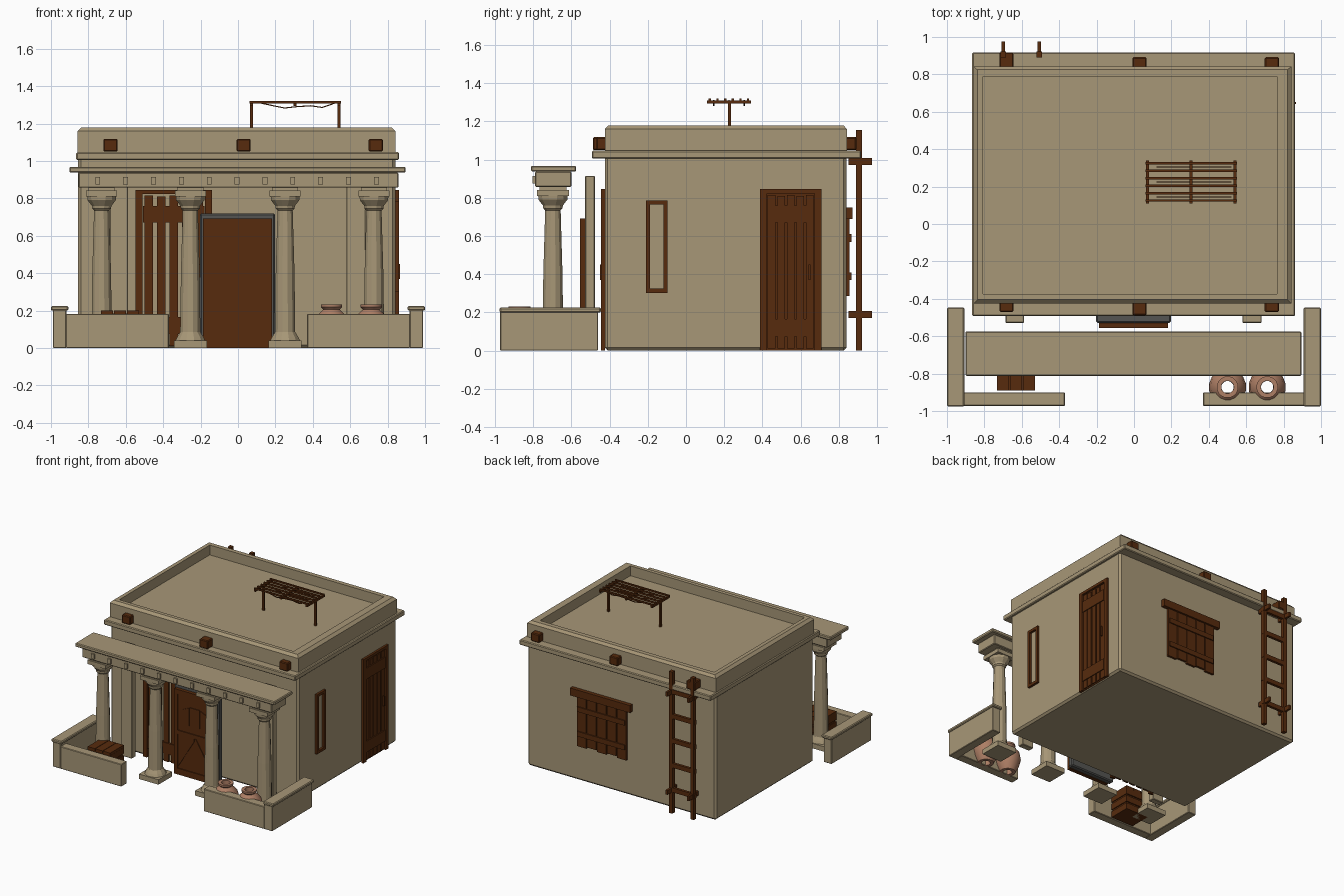
import bpy, bmesh, math

if "Cube" in bpy.data.objects:
    bpy.data.objects.remove(bpy.data.objects["Cube"])


def material(name, rgb):
    m = bpy.data.materials.new(name)
    m.diffuse_color = (*rgb, 1)
    m.use_nodes = True
    m.node_tree.nodes["Principled BSDF"].inputs["Base Color"].default_value = m.diffuse_color
    return m


CLAY = material("tan clay", (0.39, 0.31, 0.185))
WOOD = material("brown wood", (0.095, 0.024, 0.004))
STONE = material("dark grey stone", (0.09, 0.09, 0.085))
POT = material("terracotta", (0.42, 0.21, 0.13))


def finish(name, bm, mat, bevel=0):
    bmesh.ops.recalc_face_normals(bm, faces=bm.faces)
    me = bpy.data.meshes.new(name)
    bm.to_mesh(me)
    bm.free()
    me.materials.append(mat)
    ob = bpy.data.objects.new(name, me)
    bpy.context.collection.objects.link(ob)
    if bevel:
        mod = ob.modifiers.new("bevel", 'BEVEL')
        mod.width = bevel
        mod.segments = 1
    return ob


def loft(bm, rings, caps=True):
    """Skin a stack of point rings."""
    vs = [[bm.verts.new(p) for p in r] for r in rings]
    n = len(vs[0])
    for a, b in zip(vs, vs[1:]):
        for i in range(n):
            bm.faces.new((a[i], a[(i + 1) % n], b[(i + 1) % n], b[i]))
    if caps:
        bm.faces.new(vs[0])
        bm.faces.new(vs[-1])


def rect(x0, x1, y0, y1, z):
    return [(x0, y0, z), (x1, y0, z), (x1, y1, z), (x0, y1, z)]


def circle(x, y, z, r, n):
    return [(x + r * math.cos(2 * math.pi * (i + .5) / n),
             y + r * math.sin(2 * math.pi * (i + .5) / n), z) for i in range(n)]


def boxes(name, items, mat, bevel=0):
    """Each item is x0, x1, y0, y1, z0, z1."""
    bm = bmesh.new()
    for x0, x1, y0, y1, z0, z1 in items:
        loft(bm, [rect(x0, x1, y0, y1, z0), rect(x0, x1, y0, y1, z1)])
    return finish(name, bm, mat, bevel)


# House body, cornice, parapet with sunken roof
boxes("house_body", [(-.855, .842, -.425, .84, 0, 1.02)], CLAY, .015)
boxes("cornice", [(-.865, .861, -.493, .917, 1.005, 1.047)], CLAY, .006)
bm = bmesh.new()
loft(bm, [rect(-.858, .842, -.425, .842, 1.03), rect(-.858, .842, -.425, .842, 1.16),
          rect(-.838, .82, -.405, .825, 1.18), rect(-.807, .764, -.375, .789, 1.18),
          rect(-.807, .764, -.375, .789, 1.10)])
finish("parapet_roof", bm, CLAY)

# Roof beam ends, front and back
for i, (x, front, back) in enumerate([(-.682, -.47, .917), (.03, -.488, .892), (.737, -.47, .892)]):
    boxes(f"beam_end_{i}", [(x - .038, x + .038, front, -.40, 1.05, 1.118),
                            (x - .038, x + .038, .80, back, 1.05, 1.118)], WOOD, .006)

# Portico slab, beam and dentils
boxes("portico_slab", [(-.902, .896, -.812, -.575, .938, .968)], CLAY, .006)
boxes("portico_beam", [(-.852, .857, -.79, -.60, .857, .938)], CLAY, .005)
boxes("dentils", [(-.75 + .149 * i - .013, -.75 + .149 * i + .013, -.803, -.785, .875, .915)
                  for i in range(11)], CLAY)

# Columns: square plinth, turned shaft and bell, square abacus
SHAFT = [(.04, .082), (.06, .072), (.085, .056), (.40, .052), (.735, .042), (.745, .052),
         (.76, .054), (.79, .078), (.812, .08)]
for i, x in enumerate((-.729, -.255, .252, .727)):
    bm = bmesh.new()
    y = -.697
    loft(bm, [circle(x, y, z, r, 12) for z, r in SHAFT])
    for h, z0, z1 in ((.088, 0, .04), (.083, .81, .842), (.07, .84, .86)):
        loft(bm, [rect(x - h, x + h, y - h, y + h, z0), rect(x - h, x + h, y - h, y + h, z1)])
    finish(f"column_{i}", bm, CLAY)

# Free standing pilasters behind the portico
boxes("pilasters", [(-.687, -.587, -.528, -.477, 0, .915),
                    (.58, .683, -.528, -.477, 0, .915)], CLAY, .004)

# Low courtyard walls
for side, s in (("left", -1), ("right", 1)):
    def span(a, b):
        return (s * a, s * b) if s > 0 else (s * b, s * a)
    boxes(f"{side}_side_wall", [(*span(.917, .99), -.973, -.46, 0, .205)], CLAY, .004)
    boxes(f"{side}_wall_cap", [(*span(.907, 1.0), -.976, -.446, .2, .225)], CLAY, .006)
    boxes(f"{side}_front_wall", [(*span(.37, .92), -.973, -.90, 0, .182)], CLAY, .004)

# Main door and its grey surround
boxes("door_surround", [(-.204, .198, -.528, -.48, 0, .72)], STONE, .008)
boxes("front_door", [(-.186, .181, -.548, -.525, 0, .692)], WOOD)
strips = [(-.186, -.155, 0, .692), (.15, .181, 0, .692), (-.155, .15, .655, .692),
          (-.155, .15, 0, .05), (-.155, .15, .33, .36)]
boxes("front_door_frame", [(a, b, -.556, -.546, c, d) for a, b, c, d in strips], WOOD)
bm = bmesh.new()
for x0, x1, za, zb in ((-.112, -.055, .54, .565), (-.045, .04, .57, .57), (.05, .107, .565, .54)):
    loft(bm, [[(x0, y, .42), (x1, y, .42), (x1, y, zb), (x0, y, za)] for y in (-.547, -.554)])
for x0, x1 in ((-.15, -.01), (.005, .145)):
    d = .03 if x0 < -.1 else -.03
    zs = (.07, .30) if d > 0 else (.30, .07)
    loft(bm, [[(x0, y, zs[0]), (x1, y, zs[1]), (x1, y, zs[1] + .03), (x0, y, zs[0] + .03)]
              for y in (-.547, -.554)])
finish("front_door_panels", bm, WOOD)


def plank_door(name, w, planks, gap, place, backed):
    """Door in local u (along wall), d (out of wall), z; place maps it to the world."""
    h, f = .845, .036
    parts = [(0, f, 0, .02, 0, h), (w - f, w, 0, .02, 0, h), (f, w - f, 0, .02, h - .022, h)]
    step = (w - 2 * f) / planks
    for i in range(planks):
        u = f + i * step
        parts.append((u + gap / 2, u + step - gap / 2, 0, .013, .01, h - .03 - .006 * (i % 2)))
    parts += [(f + .004, w - f - .004, 0, .02, z, z + .09) for z in (.075, .67)]
    parts.append((w - f - .032, w - f - .022, 0, .027, .37, .45))
    if backed:
        parts.append((f, w - f, 0, .004, 0, h))
    boxes(name, [place(*p) for p in parts], WOOD)


# Plank doors: right side and front wall
plank_door("side_door", .323, 5, .01,
           lambda u0, u1, d0, d1, a, b: (.84 + d0, .84 + d1, .387 + u0, .387 + u1, a, b), True)
plank_door("open_plank_door", .407, 5, .02,
           lambda u0, u1, d0, d1, a, b: (-.547 + u0, -.547 + u1, -.424 - d1, -.424 - d0, a, b), False)

# Narrow side window frame
y0, y1, z0, z1 = -.21, -.097, .302, .787
boxes("side_window_frame", [(.835, .86, y0, y0 + .022, z0, z1), (.835, .86, y1 - .022, y1, z0, z1),
                            (.835, .86, y0, y1, z0, z0 + .022),
                            (.835, .86, y0, y1, z1 - .022, z1)], WOOD)

# Back window shutter
parts = [(-.06 + .09 * i, .022 + .09 * i, .835, .857, .285 + .012 * (i % 2), .72) for i in range(5)]
parts += [(-.06, .385, .835, .845, .30, .72), (-.105, .435, .835, .872, .69, .75),
          (-.05, .375, .85, .866, .37, .41), (-.05, .375, .85, .866, .57, .61)]
boxes("back_shutter", parts, WOOD)

# Ladder
parts = [(x - .015, x + .015, .89, .922, 0, 1.154) for x in (-.70, -.507)]
parts += [(-.72, -.49, .895, .917, z - .018, z + .018) for z in (.19, .39, .59, .79, .99)]
parts += [(x - .009, x + .009, .85, .975, z - .018, z + .018)
          for x in (-.70, -.507) for z in (.19, .99)]
boxes("ladder", parts, WOOD)

# Drying rack with posts, slats and sagging cords
parts = [(x - .008, x + .008, .219, .235, 1.09, 1.305) for x in (.073, .54)]
parts += [(x - .008, x + .008, .11, .34, 1.295, 1.311) for x in (.073, .306, .54)]
parts += [(.062, .55, y - .006, y + .006, 1.308, 1.32)
          for y in (.125, .165, .205, .245, .285, .325)]
boxes("drying_rack", parts, WOOD)
bm = bmesh.new()
SAG = [(.12, 1.31), (.19, 1.295), (.25, 1.283), (.31, 1.29), (.39, 1.295), (.45, 1.286), (.52, 1.31)]
for y in (.145, .225, .305):
    loft(bm, [[(x, y - .003, z - .003), (x, y + .003, z - .003), (x, y + .003, z + .003),
               (x, y - .003, z + .003)] for x, z in SAG])
finish("rack_cords", bm, WOOD)

# Wooden crate
parts = [(-.725, -.535, -.88, -.725, 0, .185)]
parts += [(-.732 + .069 * i, -.667 + .069 * i, -.89, -.715, .18, .2) for i in range(3)]
parts += [(-.732, -.528, -.89, -.715, z, z + .05) for z in (0, .065, .13)]
boxes("crate", parts, WOOD)

# Clay jars, open through the middle
JAR = [(0, .034), (0, .06), (.05, .085), (.11, .1), (.16, .09), (.19, .062), (.205, .045),
       (.218, .058), (.232, .058), (.232, .034), (.20, .033), (0, .034)]
for i, x in enumerate((.50, .712)):
    bm = bmesh.new()
    loft(bm, [circle(x, -.872, z, r, 16) for z, r in JAR], caps=False)
    ob = finish(f"jar_{i}", bm, POT)
    bpy.context.view_layer.objects.active = ob
    ob.select_set(True)
    bpy.ops.object.shade_smooth_by_angle(angle=math.radians(40))
    ob.select_set(False)
